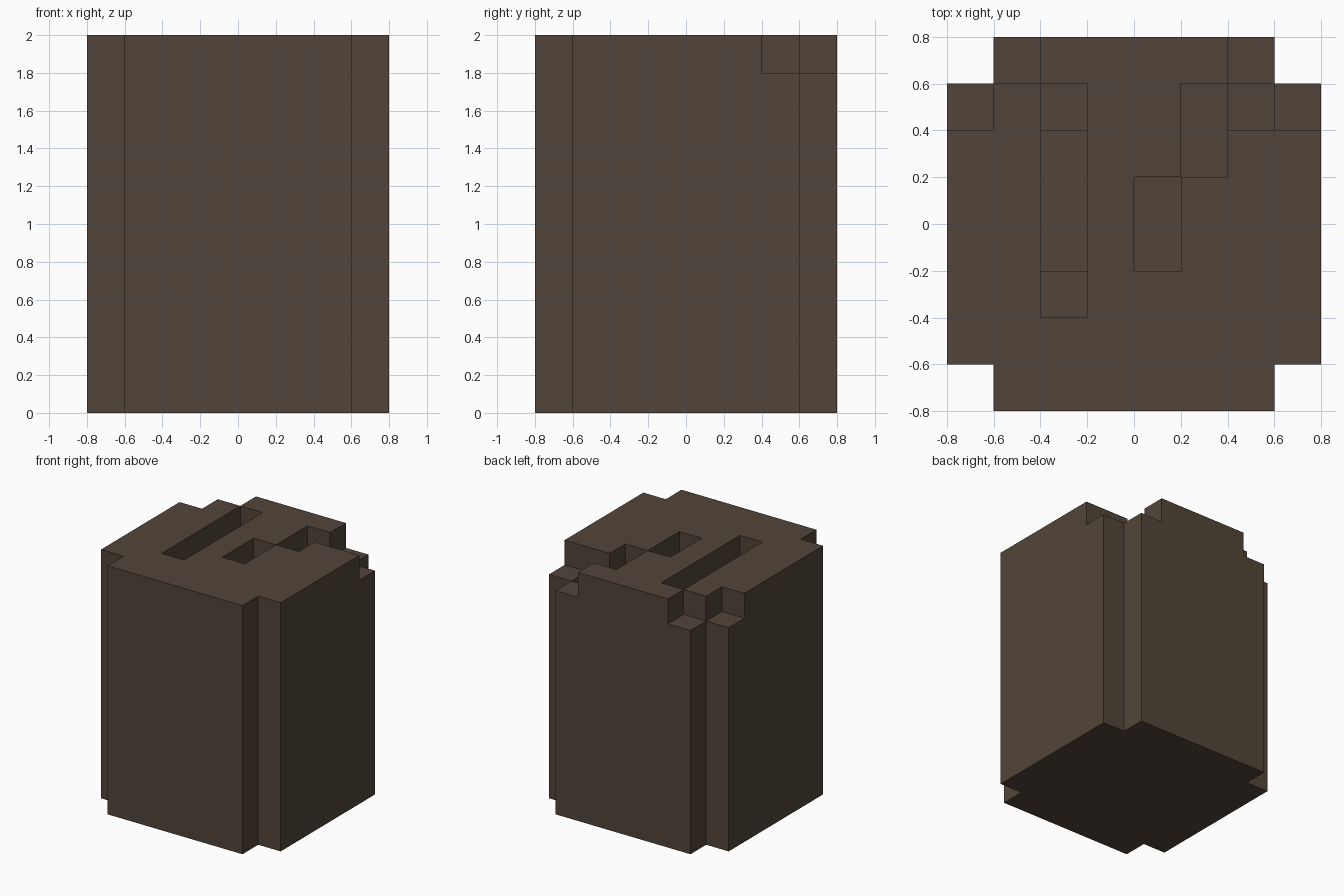
import bpy
import bmesh

cube = bpy.data.objects.get("Cube")
if cube:
    bpy.data.objects.remove(cube, do_unlink=True)

STEP = 0.2                       # size of one block
N = 8                            # blocks across
LEVELS = [0.0, 1.6, 1.8, 2.0]    # heights where the surface can step

# Blocks lowered below the top: (x range, y range, height), in block indices
CUTS = [
    ((2, 3), (2, 7), 1.8),       # long crack
    ((2, 3), (3, 6), 1.6),       # deeper middle of the long crack
    ((4, 5), (3, 5), 1.8),       # short crack
    ((5, 6), (5, 7), 1.8),       # crack running to the back corner
    ((5, 7), (7, 8), 1.8),       # back corner chips
    ((5, 6), (7, 8), 2.0),
    ((7, 8), (6, 7), 1.8),
    ((6, 7), (6, 7), 1.6),       # pit between the chips
    ((0, 1), (6, 7), 1.8),       # chips on the opposite back corner
    ((1, 2), (7, 8), 1.8),
]


def height(i, j):
    """Height of the block column at (i, j); zero outside the trunk."""
    if not (0 <= i < N and 0 <= j < N) or (i in (0, N - 1) and j in (0, N - 1)):
        return 0.0
    h = 2.0
    for (x0, x1), (y0, y1), z in CUTS:
        if x0 <= i < x1 and y0 <= j < y1:
            h = z
    return h


# Bark colour
bark = bpy.data.materials.new("dark_brown_bark")
bark.use_nodes = True
colour = (0.084, 0.060, 0.041, 1.0)
bark.diffuse_color = colour
shader = next(n for n in bark.node_tree.nodes if n.type == "BSDF_PRINCIPLED")
shader.inputs["Base Color"].default_value = colour
shader.inputs["Roughness"].default_value = 0.9

bm = bmesh.new()


def quad(points):
    bm.faces.new([bm.verts.new(p) for p in points])


# Stump: top and bottom of every column, and walls where a neighbour is lower
for i in range(N):
    for j in range(N):
        h = height(i, j)
        if h == 0:
            continue
        x0, y0 = (i - N / 2) * STEP, (j - N / 2) * STEP
        ring = [(x0, y0), (x0 + STEP, y0), (x0 + STEP, y0 + STEP), (x0, y0 + STEP)]
        quad([(x, y, h) for x, y in ring])
        quad([(x, y, 0) for x, y in reversed(ring)])
        for k, (di, dj) in enumerate([(0, -1), (1, 0), (0, 1), (-1, 0)]):
            low = height(i + di, j + dj)
            a, b = ring[k], ring[(k + 1) % 4]
            for z0, z1 in zip(LEVELS, LEVELS[1:]):
                if low <= z0 and z1 <= h:
                    quad([(*a, z0), (*b, z0), (*b, z1), (*a, z1)])

bmesh.ops.remove_doubles(bm, verts=bm.verts, dist=0.001)
mesh = bpy.data.meshes.new("stump")
bm.to_mesh(mesh)
bm.free()
mesh.materials.append(bark)
stump = bpy.data.objects.new("stump", mesh)
bpy.context.collection.objects.link(stump)
